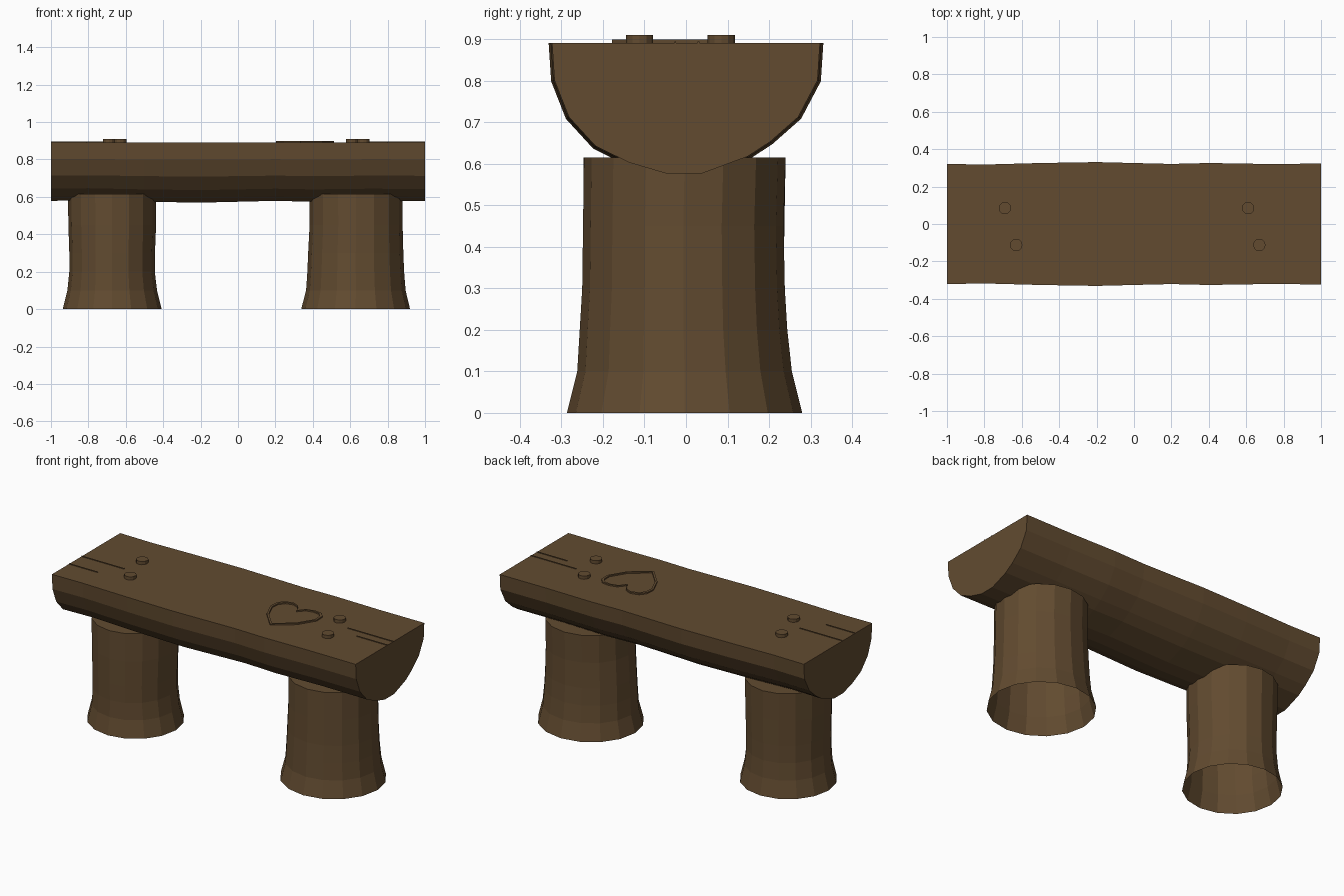
import bpy, bmesh
from math import sin, cos, pi

if "Cube" in bpy.data.objects:
    bpy.data.objects.remove(bpy.data.objects["Cube"], do_unlink=True)

brown = bpy.data.materials.new("brown_wood")
brown.use_nodes = True
colour = (0.122, 0.0704, 0.0296, 1)
brown.diffuse_color = colour
shader = next(n for n in brown.node_tree.nodes if n.type == 'BSDF_PRINCIPLED')
shader.inputs["Base Color"].default_value = colour
shader.inputs["Roughness"].default_value = 0.9

TOP = 0.891


def loft(name, rings, cap_start=True, cap_end=True):
    """Skin closed rings of points, with optional end caps."""
    bm = bmesh.new()
    loops = [[bm.verts.new(p) for p in ring] for ring in rings]
    n = len(loops[0])
    for a, b in zip(loops, loops[1:]):
        for i in range(n):
            j = (i + 1) % n
            bm.faces.new((a[i], a[j], b[j], b[i]))
    if cap_start:
        bm.faces.new(loops[0][::-1])
    if cap_end:
        bm.faces.new(loops[-1])
    bmesh.ops.recalc_face_normals(bm, faces=bm.faces)
    mesh = bpy.data.meshes.new(name)
    bm.to_mesh(mesh)
    bm.free()
    mesh.materials.append(brown)
    obj = bpy.data.objects.new(name, mesh)
    bpy.context.collection.objects.link(obj)
    return obj


def ellipse(cx, cy, rx, ry, z, sides):
    return [(cx + rx * cos(2 * pi * i / sides), cy + ry * sin(2 * pi * i / sides), z)
            for i in range(sides)]


# Half-log seat: a section swept along x with slightly uneven girth
section = [(-.326, .891), (-.32, .80), (-.285, .711), (-.22, .64), (-.138, .60), (-.05, .574),
           (.04, .574), (.15, .615), (.205, .651), (.273, .711), (.32, .80), (.326, .891)]
stations = [(-1, .985), (-.8, .975), (-.5, 1.0), (-.2, 1.015), (.2, .985), (.4, 1.0),
            (.7, .985), (1, .99)]
loft("seat", [[(x, y * s, TOP + (z - TOP) * s) for y, z in section] for x, s in stations])

# Flared stump legs, open underneath: (z, x min, x max, y min, y max)
right_leg = [(0, -.937, -.408, -.265, .262), (.1, -.912, -.433, -.245, .242),
             (.2, -.902, -.445, -.243, .235), (.3, -.902, -.444, -.245, .235),
             (.45, -.907, -.438, -.247, .237), (.615, -.909, -.438, -.247, .24)]
left_leg = [(0, .338, .92, -.287, .28), (.1, .364, .896, -.262, .255),
            (.2, .371, .888, -.256, .244), (.3, .375, .884, -.25, .238),
            (.45, .383, .88, -.248, .235), (.615, .381, .88, -.246, .24)]
for name, rows in (("right_leg", right_leg), ("left_leg", left_leg)):
    loft(name, [ellipse((x0 + x1) / 2, (y0 + y1) / 2, (x1 - x0) / 2, (y1 - y0) / 2, z, 16)
                for z, x0, x1, y0, y1 in rows], cap_start=False)

# Pegs standing just above the seat
for i, (x, y) in enumerate([(-.69, .085), (-.63, -.112), (.61, .085), (.67, -.112)]):
    loft(f"peg_{i + 1}", [ellipse(x, y, .033, .033, z, 12) for z in (TOP - .02, .91)])

# Thin splits running in from the seat ends
for i, (x0, x1, y) in enumerate([(-1, -.72, -.042), (-1, -.81, -.16),
                                 (.70, 1, .03), (.80, 1, -.026)]):
    loft(f"split_{i + 1}", [[(x, y - .002, TOP - .002), (x, y + .002, TOP - .002),
                             (x, y + .002, TOP + .004), (x, y - .002, TOP + .004)]
                            for x in (x0, x1)])

# Heart outline as a thin raised band
heart = [(.355, .05), (.325, .10), (.285, .118), (.235, .105), (.208, .07), (.203, .015),
         (.245, -.08), (.335, -.178), (.45, -.09), (.512, .01), (.51, .065), (.485, .095),
         (.44, .102), (.39, .09)]
inner = [(.358 + (x - .358) * .91, -.015 + (y + .015) * .91) for x, y in heart]
band = [(heart, TOP - .002), (heart, .899), (inner, .899), (inner, TOP - .002)]
loft("heart_band", [[(x, y, z) for x, y in pts] for pts, z in band], False, False)
